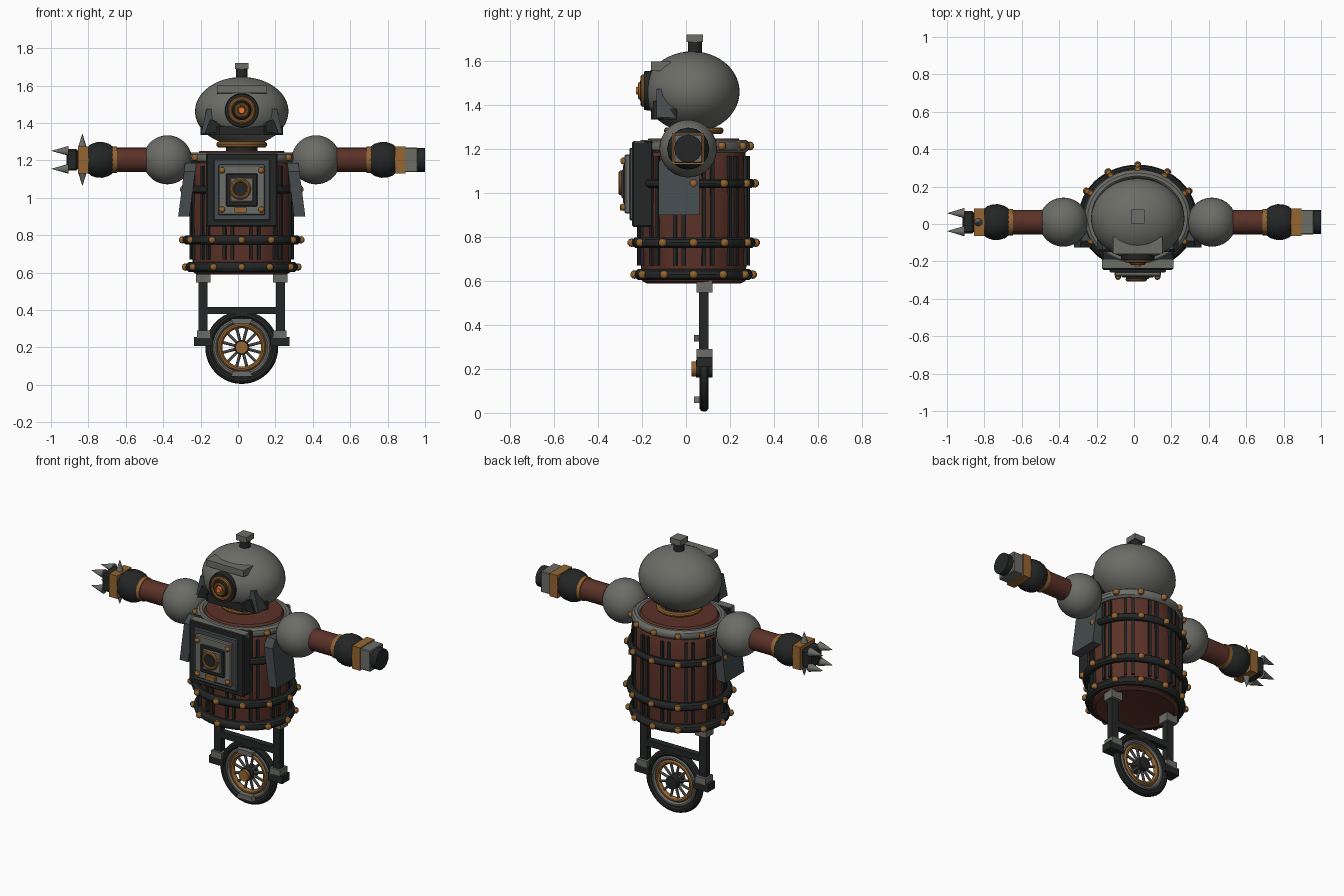
import bpy, bmesh
from math import sin, cos, pi, radians
from mathutils import Matrix, Vector

old = bpy.data.objects.get("Cube")
if old:
    bpy.data.objects.remove(old, do_unlink=True)

CX, CY = 0.02, 0.035      # body axis
FLAT = 0.89               # front-to-back squash of the barrel


def material(name, r, g, b):
    m = bpy.data.materials.new(name)
    m.use_nodes = True
    m.diffuse_color = (r, g, b, 1)
    m.node_tree.nodes["Principled BSDF"].inputs["Base Color"].default_value = (r, g, b, 1)
    return m


steel = material("grey steel", .15, .15, .135)
iron = material("dark iron", .018, .02, .02)
slate = material("slate plate", .06, .072, .075)
wood = material("red wood", .105, .032, .021)
copper = material("copper", .3, .13, .03)
glow = material("orange glow", .85, .2, .04)


def finish(name, bm, mat, smooth=False):
    bmesh.ops.recalc_face_normals(bm, faces=bm.faces)
    me = bpy.data.meshes.new(name)
    bm.to_mesh(me)
    bm.free()
    me.materials.append(mat)
    ob = bpy.data.objects.new(name, me)
    bpy.context.collection.objects.link(ob)
    if smooth:
        bpy.ops.object.select_all(action='DESELECT')
        ob.select_set(True)
        bpy.context.view_layer.objects.active = ob
        bpy.ops.object.shade_smooth_by_angle(angle=radians(35))
    return ob


def box(name, mat, x, y, z, rot=0, bevel=0):
    """Box from three (low, high) spans, optionally tilted about y."""
    bm = bmesh.new()
    c = Vector([(a + b) / 2 for a, b in (x, y, z)])
    s = [b - a for a, b in (x, y, z)]
    bmesh.ops.create_cube(bm, size=1, matrix=Matrix.Translation(c)
                          @ Matrix.Rotation(rot, 4, 'Y') @ Matrix.Diagonal((*s, 1)))
    if bevel:
        bmesh.ops.bevel(bm, geom=bm.edges[:], offset=bevel, segments=1, affect='EDGES')
    return finish(name, bm, mat)


def lathe(name, mat, at, axis, profile, n=32, squash=1, loop=False):
    """Turn (radius, distance) points round an axis; loop makes a closed ring."""
    q = Vector(axis).to_track_quat('Z', 'Y').to_matrix().to_4x4()
    bm = bmesh.new()
    rows = [[bm.verts.new((r * cos(2 * pi * i / n), squash * r * sin(2 * pi * i / n), h))
             for i in range(n)] for r, h in profile]
    pairs = list(zip(rows, rows[1:])) + ([(rows[-1], rows[0])] if loop else [])
    for a, b in pairs:
        for i in range(n):
            j = (i + 1) % n
            bm.faces.new((a[i], a[j], b[j], b[i]))
    if not loop:
        bm.faces.new(rows[0])
        bm.faces.new(rows[-1])
    bm.transform(Matrix.Translation(at) @ q)
    return finish(name, bm, mat, True)


def rod(name, mat, at, axis, r, length, r2=None, n=24):
    return lathe(name, mat, at, axis, [(r, 0), (r if r2 is None else r2, length)], n)


def ring(name, mat, at, axis, r, t, squash=1, n=48, depth=None):
    d = depth or t
    prof = [(r + t * cos(2 * pi * k / 10), d * sin(2 * pi * k / 10)) for k in range(10)]
    return lathe(name, mat, at, axis, prof, n, squash, True)


def ball(name, mat, at, size, seg=32):
    bm = bmesh.new()
    bmesh.ops.create_uvsphere(bm, u_segments=seg, v_segments=seg // 2, radius=1,
                              matrix=Matrix.Translation(at) @ Matrix.Diagonal((*size, 1)))
    return finish(name, bm, mat, True)


def prism(name, mat, pts, axis, lo, hi):
    """Extrude an outline along one axis; points use the other two axes in order."""
    bm = bmesh.new()
    def place(p, d):
        v = list(p)
        v.insert(axis, d)
        return bm.verts.new(v)
    a, b = ([place(p, d) for p in pts] for d in (lo, hi))
    bm.faces.new(a)
    bm.faces.new(b)
    for i in range(len(pts)):
        j = (i + 1) % len(pts)
        bm.faces.new((a[i], a[j], b[j], b[i]))
    return finish(name, bm, mat)


UP, FRONT = (0, 0, 1), (0, -1, 0)

# Barrel body with dark strips, hoops and rivets
lathe("barrel", wood, (CX, CY, 0), UP,
      [(.2, .6), (.235, .59), (.258, .6), (.27, .75), (.275, .9), (.27, 1.05),
       (.258, 1.2), (.225, 1.25)], 48, FLAT + .02)
for i in range(24):
    a = 2 * pi * (i + .5 + .2 * (-1) ** i) / 24
    bm = bmesh.new()
    bmesh.ops.create_cube(bm, size=1, matrix=Matrix.Translation(
        (CX + .275 * cos(a), CY + .252 * sin(a), .92))
        @ Matrix.Rotation(a, 4, 'Z') @ Matrix.Diagonal((.016, .016, .5, 1)))
    finish("stave_strip", bm, iron)
for z, r, t, mat in ((.63, .275, .027, iron), (.775, .292, .025, iron),
                     (1.045, .29, .022, iron), (1.215, .258, .03, steel)):
    ring("hoop", mat, (CX, CY, z), UP, r, t, FLAT)
    for i in range(12):
        a = pi * i / 6
        R = r + t
        ball("hoop_rivet", copper, (CX + R * cos(a), CY + R * FLAT * sin(a), z), (.02,) * 3, 10)

# Neck and head
rod("neck", iron, (CX, CY, 1.24), UP, .085, .06)
ring("neck_collar", copper, (CX, CY, 1.285), UP, .12, .016)
ball("head", steel, (CX, .028, 1.462), (.25, .216, .184), 48)
rod("cap_stem", iron, (CX, .04, 1.63), UP, .032, .06)
box("cap_block", steel, (CX - .037, CX + .037), (.003, .077), (1.688, 1.722))
prism("brow", steel, [(-.16, 1.56), (-.16, 1.6), (-.07, 1.6), (-.07, 1.575), (-.105, 1.555)],
      0, CX - .132, CX + .132)
prism("jaw", iron, [(CX - .22, -.04), (CX - .2, -.1), (CX - .12, -.16), (CX + .12, -.16),
                    (CX + .2, -.1), (CX + .22, -.04)], 2, 1.335, 1.385)
for s in (-1, 1):
    ob = prism("cheek_plate", slate, [(-.135, 1.345), (-.135, 1.475), (-.1, 1.475),
                                      (-.048, 1.39), (-.048, 1.345)], 0, -.022, .022)
    for v in ob.data.vertices:
        v.co.x += CX + s * (.195 - (v.co.z - 1.345) * .22)
    prism("jaw_hinge", iron, [(CX + s * .2, 1.34), (CX + s * .17, 1.42), (CX + s * .14, 1.41),
                              (CX + s * .08, 1.36)], 1, -.15, -.06)

# Eye
rod("eye_socket", iron, (CX, -.14, 1.467), FRONT, .093, .052, .088, 32)
ring("eye_ring", copper, (CX, -.195, 1.467), FRONT, .062, .012)
rod("eye_lens", iron, (CX, -.19, 1.467), FRONT, .055, .02, .045)
ring("iris_ring", copper, (CX, -.21, 1.467), FRONT, .03, .01)
rod("pupil", glow, (CX, -.205, 1.467), FRONT, .022, .022, .016)

# Chest panel built of stacked plates
CZ = 1.042
for name, mat, w, h, y0, y1 in (
        ("chest_plate", iron, .19, .195, -.245, -.15),
        ("chest_step", slate, .152, .165, -.258, -.24),
        ("chest_panel", steel, .125, .135, -.28, -.25),
        ("chest_frame", iron, .085, .088, -.287, -.27),
        ("chest_inset", steel, .063, .066, -.294, -.28)):
    box(name, mat, (CX - w, CX + w), (y0, y1), (CZ - h, CZ + h), 0, .006)
box("chest_lintel", steel, (CX - .19, CX + .19), (-.235, -.19), (1.205, 1.238))
ring("gauge_ring", copper, (CX - .008, -.296, CZ + .005), FRONT, .046, .011)
rod("gauge_face", iron, (CX - .008, -.285, CZ + .005), FRONT, .035, .018)
box("chest_tag", copper, (CX - .04, CX + .025), (-.3, -.28), (.922, .948))
for sx in (-1, 1):
    for sz in (-1, 1):
        ball("chest_rivet", copper, (CX + sx * .105, -.283, CZ + sz * .105), (.017,) * 3, 10)

# Side fins, shoulders and arms
AY, AZ = .01, 1.203
for s in (-1, 1):
    ax = (s, 0, 0)
    def X(d):
        return CX + s * d
    def span(a, b):
        return tuple(sorted((X(a), X(b))))
    fin = prism("side_fin", slate, [(-.125, .9), (-.125, 1.14), (-.09, 1.187),
                                    (.03, 1.187), (.062, 1.14), (.062, .9)], 0, -.03, .03)
    for v in fin.data.vertices:
        v.co.x += X(.31 - (v.co.z - .9) * .13)
    ball("shoulder", steel, (X(.397), AY, AZ), (.131,) * 3, 40)
    rod("upper_arm", wood, (X(.45), AY, AZ), ax, .065, .24)
    rod("elbow_ring", copper, (X(.668), AY, AZ), ax, .071, .026)
    lathe("forearm", iron, (X(0), AY, AZ), ax,
          [(.068, .685), (.086, .71), (.096, .745), (.095, .775), (.085, .805), (.065, .83)], 16)
    box("wrist_band", copper, span(.82, .875), (AY - .073, AY + .073), (AZ - .072, AZ + .072))

# Right hand: claws and spikes
box("claw_base", iron, (-.918, -.855), (AY - .06, AY + .06), (AZ - .058, AZ + .058), 0, .01)
for a in (-1, 1):
    rod("wrist_spike", steel, (-.832, AY, AZ + a * .06), (0, 0, a), .025, .078, .001, 10)
    for b in (-1, 1):
        rod("claw", steel, (-.905, AY + a * .048, AZ + b * .048), (-1, 0, 0), .028, .091, .001, 10)

# Left hand: blaster
box("blaster_body", steel, (.89, .962), (AY - .066, AY + .066), (AZ - .066, AZ + .066), 0, .005)
rod("blaster_muzzle", iron, (.95, AY, AZ), (1, 0, 0), .064, .05, .064, 16)

# Wheel fork
for s in (-1, 1):
    def span(a, b):
        return tuple(sorted((CX + s * a, CX + s * b)))
    box("fork_strut", iron, span(.182, .23), (.06, .102), (.27, .57))
    box("fork_top", steel, span(.167, .245), (.047, .12), (.548, .6))
    box("fork_clamp", steel, span(.167, .24), (.047, .12), (.25, .29))
    box("axle_block", iron, span(.155, .256), (.047, .12), (.208, .255))
box("fork_crossbar", iron, (CX - .2, CX + .2), (.06, .102), (.378, .416))

# Wheel
W = (CX, .082, .2)
ring("tyre", iron, W, FRONT, .174, .021, 1, 48, .022)
ring("steel_rim", steel, W, FRONT, .144, .015, 1, 48, .019)
ring("copper_rim", copper, W, FRONT, .117, .014, 1, 48, .017)
for i in range(12):
    a = pi * i / 6 + pi / 12
    rod("spoke", steel, W, (cos(a), 0, sin(a)), .008, .112, .008, 8)
rod("hub", iron, (CX, .12, .2), FRONT, .04, .075)
rod("hub_cap", copper, (CX, .06, .2), FRONT, .036, .035, .034, 12)
for s in (-1, 1):
    prism("rim_block", steel, [(CX - .058, .2 + s * .155), (CX + .058, .2 + s * .155),
                               (CX + .045, .2 + s * .125), (CX - .045, .2 + s * .125)],
          1, .036, .075)
